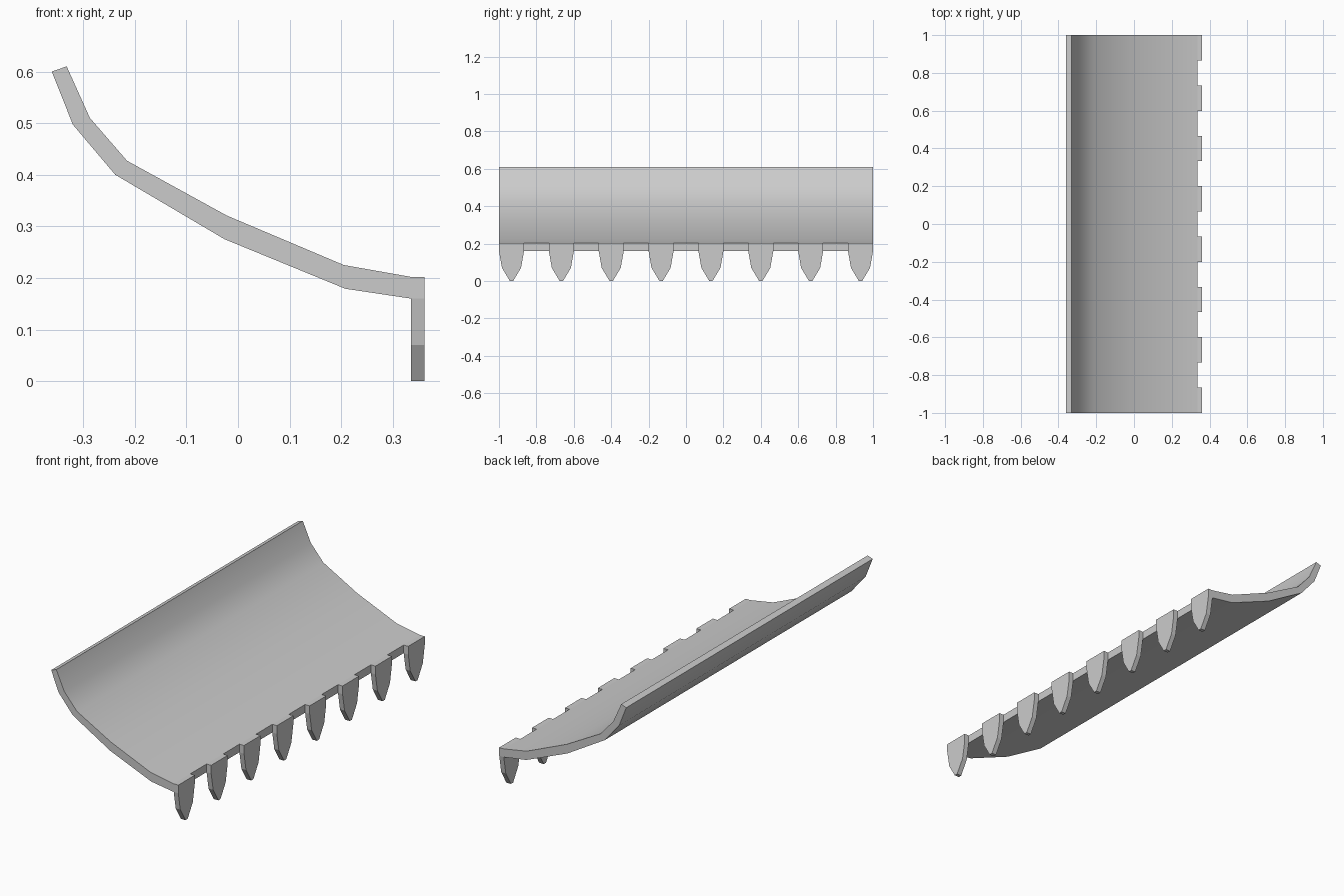
import bpy, bmesh, math
from mathutils import Vector

if "Cube" in bpy.data.objects:
    bpy.data.objects.remove(bpy.data.objects["Cube"])


def extrude_profile(name, points, offset):
    """Make a closed solid by extruding a planar outline along offset."""
    bm = bmesh.new()
    face = bm.faces.new([bm.verts.new(p) for p in points])
    out = bmesh.ops.extrude_face_region(bm, geom=[face], use_keep_orig=True)
    moved = [g for g in out["geom"] if isinstance(g, bmesh.types.BMVert)]
    bmesh.ops.translate(bm, verts=moved, vec=Vector(offset))
    bmesh.ops.recalc_face_normals(bm, faces=bm.faces)
    mesh = bpy.data.meshes.new(name)
    bm.to_mesh(mesh)
    bm.free()
    obj = bpy.data.objects.new(name, mesh)
    bpy.context.collection.objects.link(obj)
    return obj


# Curved blade plate
upper = [(-0.332, 0.61), (-0.287, 0.51), (-0.215, 0.427),
         (-0.022, 0.321), (0.205, 0.225), (0.335, 0.202)]
lower = [(-0.361, 0.60), (-0.32, 0.497), (-0.238, 0.40),
         (-0.026, 0.275), (0.208, 0.179), (0.335, 0.16)]
plate = extrude_profile("blade_plate",
                        [(x, -1, z) for x, z in upper + lower[::-1]], (0, 2, 0))
bpy.context.view_layer.objects.active = plate
plate.select_set(True)
bpy.ops.object.shade_smooth_by_angle(angle=math.radians(35))

# Row of eight tapered teeth along the front edge
COUNT = 8
half = [(0.067, 0.202), (0.067, 0.16), (0.051, 0.07), (0.009, 0.0)]
outline = half + [(-y, z) for y, z in half[::-1]]
for i in range(COUNT):
    y0 = -0.933 + i * 1.866 / (COUNT - 1)
    extrude_profile(f"tooth_{i + 1}",
                    [(0.335, y0 + y, z) for y, z in outline], (0.026, 0, 0))
